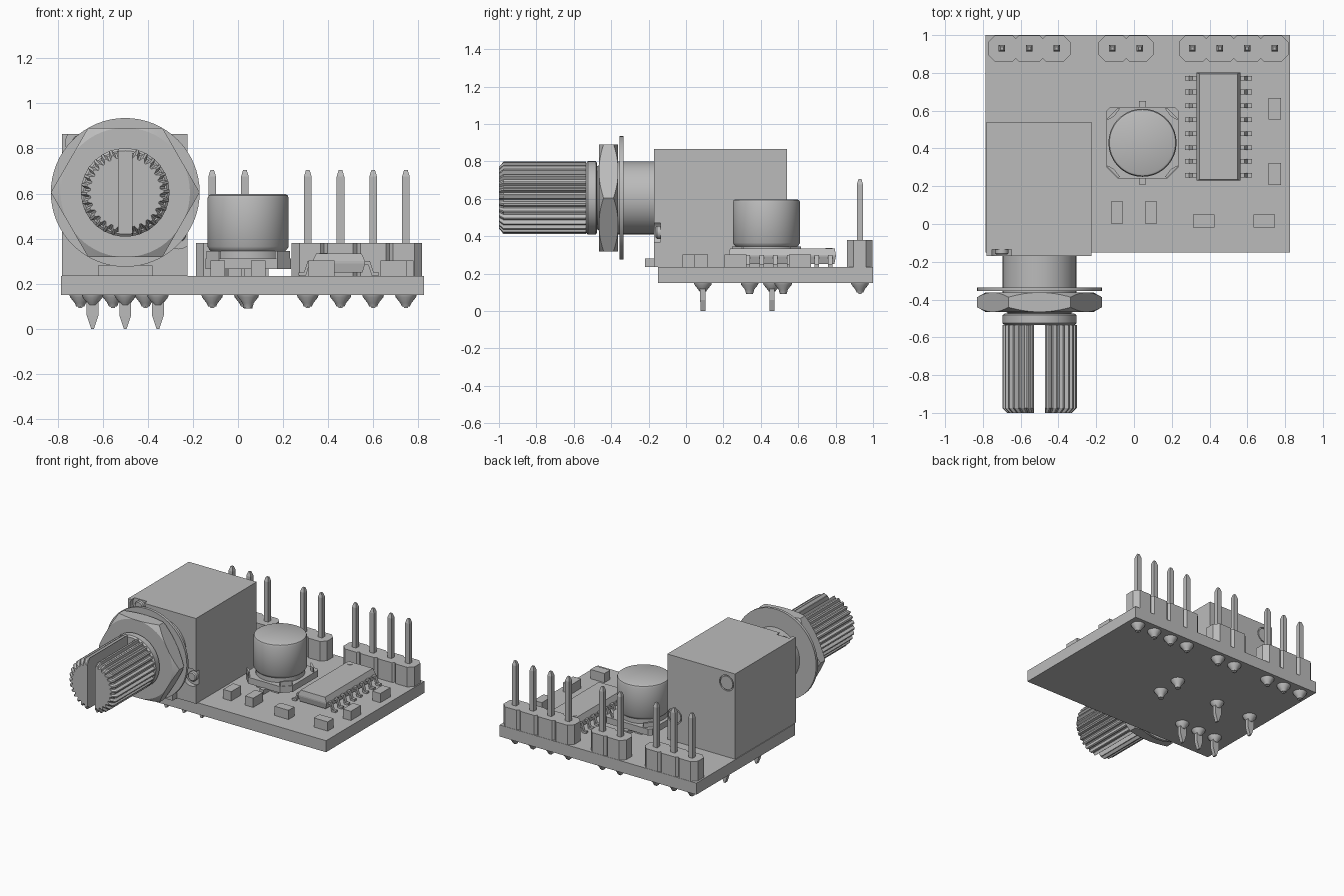
import bpy, bmesh, math
from mathutils import Vector

if "Cube" in bpy.data.objects:
    bpy.data.objects.remove(bpy.data.objects["Cube"], do_unlink=True)

grey = bpy.data.materials.new("plain_grey")
grey.use_nodes = True
grey.diffuse_color = (0.5, 0.5, 0.5, 1)
grey.node_tree.nodes["Principled BSDF"].inputs["Base Color"].default_value = (0.5, 0.5, 0.5, 1)


def loft(name, rings, smooth=False):
    """Closed solid through rings of equal point count."""
    bm = bmesh.new()
    loops = [[bm.verts.new(p) for p in ring] for ring in rings]
    n = len(loops[0])
    for a, b in zip(loops, loops[1:]):
        for i in range(n):
            j = (i + 1) % n
            bm.faces.new((a[i], a[j], b[j], b[i]))
    bm.faces.new(loops[0])
    bm.faces.new(loops[-1])
    bmesh.ops.recalc_face_normals(bm, faces=bm.faces[:])
    me = bpy.data.meshes.new(name)
    bm.to_mesh(me)
    bm.free()
    me.materials.append(grey)
    if smooth:
        me.shade_smooth()
        me.set_sharp_from_angle(angle=math.radians(35))
    ob = bpy.data.objects.new(name, me)
    bpy.context.scene.collection.objects.link(ob)
    return ob


def box(name, x0, x1, y0, y1, z0, z1):
    return loft(name, [[(x0, y0, z), (x1, y0, z), (x1, y1, z), (x0, y1, z)] for z in (z0, z1)])


def prism(name, outline, z0, z1):
    return loft(name, [[(x, y, z) for x, y in outline] for z in (z0, z1)])


def circle(r, n):
    return [(r * math.cos(2 * math.pi * i / n), r * math.sin(2 * math.pi * i / n)) for i in range(n)]


def lathe_z(name, x, y, profile, n=48):
    return loft(name, [[(x + u, y + v, z) for u, v in circle(r, n)] for r, z in profile], True)


def lathe_y(name, x, z, profile, n=48):
    return loft(name, [[(x + u, y, z + v) for u, v in circle(r, n)] for r, y in profile], n > 6)


def cut(target, cutter, operation="DIFFERENCE"):
    mod = target.modifiers.new("cut", "BOOLEAN")
    mod.object, mod.operation, mod.solver = cutter, operation, "EXACT"
    dg = bpy.context.evaluated_depsgraph_get()
    me = bpy.data.meshes.new_from_object(target.evaluated_get(dg))
    target.modifiers.clear()
    target.data = me
    bpy.data.objects.remove(cutter, do_unlink=True)


def rect_post(name, x, y, sections):
    """Rectangular post from (half x, half y, z) sections."""
    return loft(name, [[(x - a, y - b, z), (x + a, y - b, z), (x + a, y + b, z), (x - a, y + b, z)]
                       for a, b, z in sections])


def solder(name, x, y, tip=0.09):
    return lathe_z(name, x, y, [(0.048, 0.151), (0.045, 0.14), (0.025, 0.115), (0.018, tip)], 16)


TOP = 0.235
PX, PZ = -0.5, 0.605

# Circuit board
box("circuit_board", -0.785, 0.825, -0.15, 1.0, 0.15, TOP)

# Potentiometer housing with rivet recesses at the corners
housing = box("control_housing", -0.78, -0.225, -0.17, 0.54, TOP, 0.865)
for x, z in ((-0.70, 0.825), (-0.265, 0.42)):
    cut(housing, lathe_y("cutter", x, z, [(0.065, -0.2), (0.065, -0.135)], 24))
    lathe_y("front_rivet", x, z, [(0.035, -0.13), (0.035, -0.155), (0.028, -0.162)], 24)
for x, z in ((-0.71, 0.78), (-0.285, 0.42)):
    cut(housing, lathe_y("cutter", x, z, [(0.058, 0.53), (0.058, 0.6)], 24))
    lathe_y("back_rivet", x, z, [(0.05, 0.52), (0.05, 0.539)], 24)
box("locating_tab", -0.62, -0.38, -0.22, -0.16, TOP, 0.28)

# Bushing, washer and chamfered hex nut
lathe_y("bushing", PX, PZ, [(0.195, -0.16), (0.195, -0.455), (0.17, -0.47), (0.17, -0.49)])
lathe_y("washer", PX, PZ, [(0.33, -0.335), (0.33, -0.355)], 64)
nut = lathe_y("hex_nut", PX, PZ, [(0.33, -0.363), (0.33, -0.465)], 6)
cut(nut, lathe_y("cutter", PX, PZ, [(0.285, -0.362), (0.335, -0.39), (0.335, -0.438), (0.285, -0.466)], 64),
    "INTERSECT")

# Shaft collar and knurled, slotted shaft
lathe_y("shaft_collar", PX, PZ, [(0.185, -0.475), (0.196, -0.482), (0.196, -0.525), (0.185, -0.535)])
TEETH = 30


def knurl(scale, y):
    pts = []
    for i in range(TEETH * 4):
        r = (0.197 if i % 4 < 2 else 0.178) * scale
        a = 2 * math.pi * i / (TEETH * 4)
        pts.append((PX + r * math.cos(a), y, PZ + r * math.sin(a)))
    return pts


shaft = loft("knurled_shaft", [knurl(1, -0.534), knurl(1, -0.975), knurl(0.87, -1.0)])
cut(shaft, box("cutter", PX - 0.03, PX + 0.03, -1.1, -0.52, 0.2, 1.0))

# Control leads through the board
for x, y in [(PX + d, 0.09) for d in (-0.145, 0, 0.145)] + [(PX + d, 0.46) for d in (-0.145, 0.145)]:
    solder("control_solder", x, y, 0.105)
    rect_post("control_lead", x, y, [(0.026, 0.014, 0.16), (0.026, 0.014, 0.06), (0.006, 0.013, 0)])

# Pin headers
PITCH, Y0, Y1 = 0.145, 0.86, 0.998
for x0, count in ((-0.772, 3), (-0.187, 2), (0.237, 4)):
    front, back = [], []
    for i in range(count):
        a, b = x0 + i * PITCH, x0 + (i + 1) * PITCH
        end_l = 0.035 if i == 0 else 0.016
        end_r = 0.035 if i == count - 1 else 0.016
        front += [(a, Y0 + end_l), (a + end_l, Y0), (b - end_r, Y0)]
        back += [(a, Y1 - end_l), (a + end_l, Y1), (b - end_r, Y1)]
    last = x0 + count * PITCH
    front.append((last, Y0 + 0.035))
    back.append((last, Y1 - 0.035))
    prism("header_body", front + back[::-1], TOP, 0.38)
    for i in range(count):
        x = x0 + (i + 0.5) * PITCH
        rect_post("header_pin", x, 0.93, [(0.008, 0.008, 0.092), (0.017, 0.017, 0.12), (0.017, 0.017, 0.675),
                                          (0.008, 0.008, 0.705)])
        solder("header_solder", x, 0.93, 0.1)

# Can capacitor on its chamfered base
CX, CY = 0.045, 0.43
lathe_z("capacitor_can", CX, CY, [(0.165, 0.31), (0.165, 0.345), (0.172, 0.352), (0.18, 0.365), (0.18, 0.58),
                                  (0.175, 0.592), (0.165, 0.597)], 64)
H, C, D = 0.19, 0.06, 0.02
prism("capacitor_base", [(CX + x, CY + y) for x, y in (
    (C - H, -H), (H - C, -H), (H, C - H), (H, H - D), (H - D, H), (D - H, H), (-H, H - D), (-H, C - H))], 0.265, 0.312)
for s in (-1, 1):
    box("capacitor_lead", CX - 0.018, CX + 0.018, CY + s * 0.04, CY + s * 0.22, TOP, 0.268)
    box("capacitor_foot", CX + s * 0.06 - 0.03, CX + s * 0.06 + 0.03, CY - 0.15, CY + 0.15, TOP, 0.268)
    for t in (-1, 1):
        prism("base_corner", [(CX + s * a, CY + t * b) for a, b in ((0.12, 0.18), (0.15, 0.14), (0.185, 0.12),
                                                                   (0.185, 0.13), (0.13, 0.185))], 0.31, 0.345)
    solder("capacitor_solder", CX, CY + s * 0.09)
    rect_post("capacitor_pin", CX, CY + s * 0.09, [(0.014, 0.014, 0.16), (0.014, 0.014, 0.09)])

# Integrated circuit with gull-wing leads
IX, IY = 0.447, 0.515
rect_post("chip_body", IX, IY, [(0.105, 0.278, 0.25), (0.117, 0.286, 0.29), (0.117, 0.286, 0.3),
                                (0.1, 0.28, 0.335)])
lathe_z("chip_marker", 0.38, 0.765, [(0.018, 0.33), (0.018, 0.337)], 24)
LEAD = ((0.11, 0.3), (0.138, 0.3), (0.155, 0.25), (0.178, 0.25),
        (0.178, 0.236), (0.146, 0.236), (0.13, 0.286), (0.11, 0.286))
for s in (-1, 1):
    for i in range(8):
        y = IY + (i - 3.5) * 0.0735
        loft("chip_lead", [[(IX + s * u, y + d, z) for u, z in LEAD] for d in (-0.012, 0.012)])

# Small surface-mount parts
for x, y, a, b in ((0.745, 0.61, 0.033, 0.058), (0.745, 0.265, 0.033, 0.058), (-0.09, 0.06, 0.033, 0.058),
                   (0.09, 0.06, 0.033, 0.058), (0.37, 0.015, 0.057, 0.034), (0.69, 0.015, 0.057, 0.034)):
    box("surface_part", x - a, x + a, y - b, y + b, TOP, 0.303)
